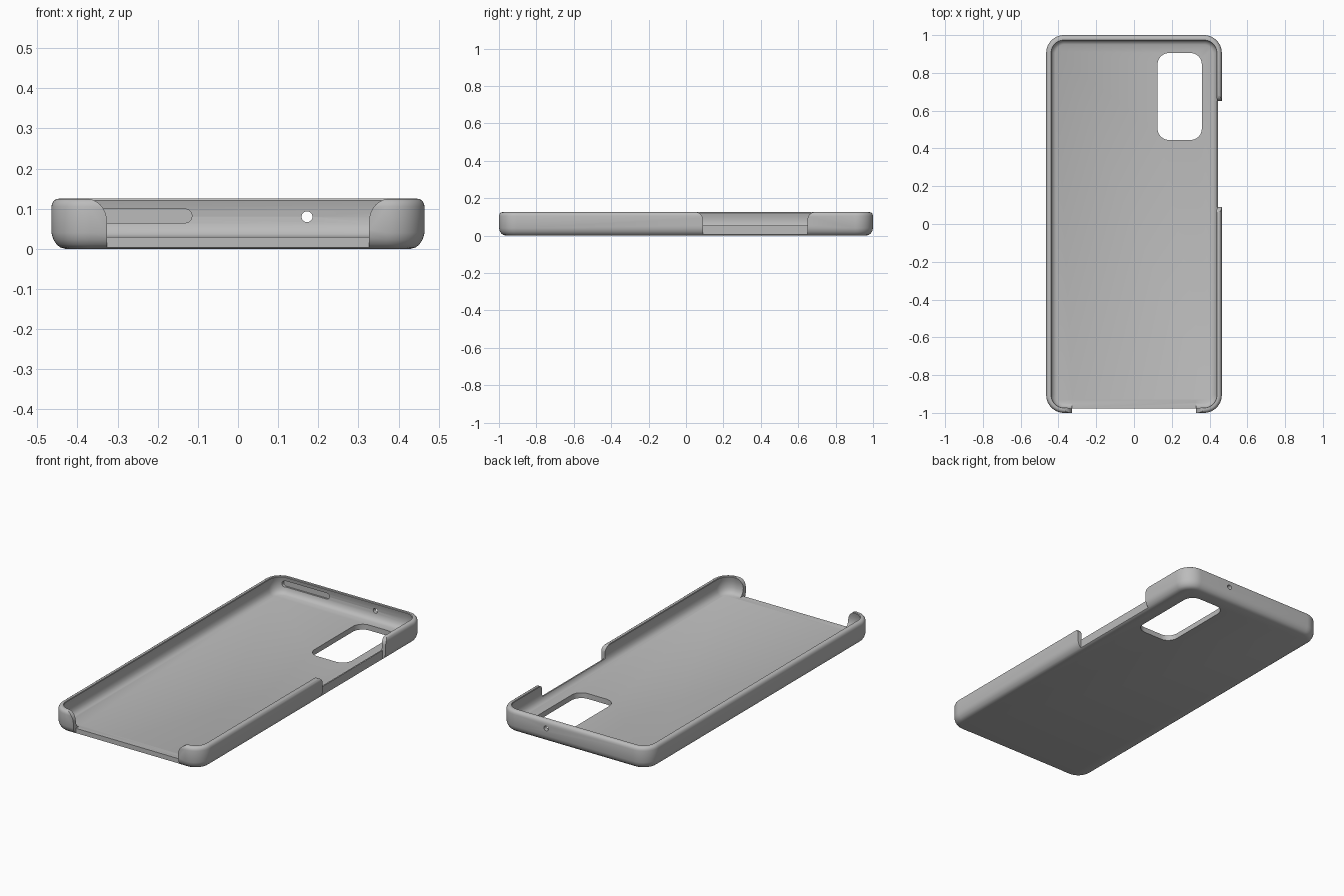
import bpy, bmesh, math

if "Cube" in bpy.data.objects:
    bpy.data.objects.remove(bpy.data.objects["Cube"], do_unlink=True)

HX, HY, R = 0.465, 1.0, 0.095

grey = bpy.data.materials.new("matte grey")
grey.use_nodes = True
colour = (0.5, 0.5, 0.5, 1)
grey.diffuse_color = colour
grey.node_tree.nodes["Principled BSDF"].inputs["Base Color"].default_value = colour


def rounded_rect(hx, hy, r, cx=0, cy=0, steps=12):
    pts = []
    for k, (sx, sy) in enumerate([(1, 1), (-1, 1), (-1, -1), (1, -1)]):
        for i in range(steps + 1):
            a = math.pi / 2 * (k + i / steps)
            pts.append((cx + sx * (hx - r) + r * math.cos(a),
                        cy + sy * (hy - r) + r * math.sin(a)))
    return pts


def skin(name, rings):
    """Join rings of points into a closed solid."""
    bm = bmesh.new()
    loops = [[bm.verts.new(p) for p in ring] for ring in rings]
    n = len(loops[0])
    for a, b in zip(loops, loops[1:]):
        for i in range(n):
            j = (i + 1) % n
            bm.faces.new((a[i], a[j], b[j], b[i]))
    bm.faces.new(loops[0][::-1])
    bm.faces.new(loops[-1])
    bmesh.ops.recalc_face_normals(bm, faces=bm.faces)
    mesh = bpy.data.meshes.new(name)
    bm.to_mesh(mesh)
    bm.free()
    ob = bpy.data.objects.new(name, mesh)
    bpy.context.collection.objects.link(ob)
    mesh.materials.append(grey)
    return ob


def prism(name, pts, place, lo, hi):
    return skin(name, [[place(u, v, w) for u, v in pts] for w in (lo, hi)])


def notch(lo, hi, z, r):
    """Wall opening outline that flares out at the rim."""
    rim = 0.126
    arc = [(r - r * math.cos(t), rim - r + r * math.sin(t))
           for t in [math.pi / 2 * i / 8 for i in range(9)]]
    right = [(hi + d, h) for d, h in arc]
    left = [(lo - d, h) for d, h in reversed(arc)]
    return ([(lo, z), (hi, z)] + right + [(hi + r, 0.2), (lo - r, 0.2)] + left)


# Tray: wall section (inset, height) from the base round the rim to the floor
section = [(0.035, 0), (0.022, 0.004), (0.013, 0.011), (0.005, 0.023), (0, 0.04),
           (0, 0.105), (0.002, 0.113), (0.006, 0.12), (0.012, 0.124), (0.018, 0.125),
           (0.026, 0.125), (0.028, 0.121), (0.025, 0.108), (0.023, 0.095),
           (0.022, 0.08), (0.024, 0.062), (0.029, 0.048), (0.037, 0.037), (0.05, 0.03)]
case = skin("phone_case", [[(x, y, z) for x, y in rounded_rect(HX - d, HY - d, R - d)]
                           for d, z in section])

along_z = lambda u, v, w: (u, v, w)
along_y = lambda u, v, w: (u, w, v)
along_x = lambda u, v, w: (w, u, v)

cutters = [
    prism("camera_window_cutter", rounded_rect(0.117, 0.23, 0.06, 0.242, 0.675),
          along_z, -0.1, 0.1),
    prism("front_opening_cutter", notch(-0.327, 0.327, 0.03, 0.055), along_y, -1.1, -0.93),
    prism("front_lip_trim_cutter", notch(-0.327, 0.327, -0.05, 0.055), along_y, -1.1, -0.976),
    prism("side_opening_cutter", notch(0.09, 0.65, 0.055, 0.04), along_x, 0.40, 0.6),
    prism("side_wall_trim_cutter", notch(0.09, 0.65, -0.05, 0.04), along_x, 0.446, 0.6),
    prism("microphone_hole_cutter", rounded_rect(0.0135, 0.0135, 0.0134, 0.172, 0.08),
          along_y, 0.9, 1.1),
    prism("back_wall_recess_cutter", rounded_rect(0.145, 0.017, 0.0165, -0.26, 0.082),
          along_y, 0.94, 0.986),
]

bpy.context.view_layer.objects.active = case
for cutter in cutters:
    mod = case.modifiers.new(cutter.name, 'BOOLEAN')
    mod.operation = 'DIFFERENCE'
    mod.solver = 'EXACT'
    mod.object = cutter
    bpy.ops.object.modifier_apply(modifier=mod.name)
for cutter in cutters:
    bpy.data.objects.remove(cutter, do_unlink=True)

bpy.ops.object.select_all(action='DESELECT')
case.select_set(True)
bpy.ops.object.shade_smooth_by_angle(angle=math.radians(35))
